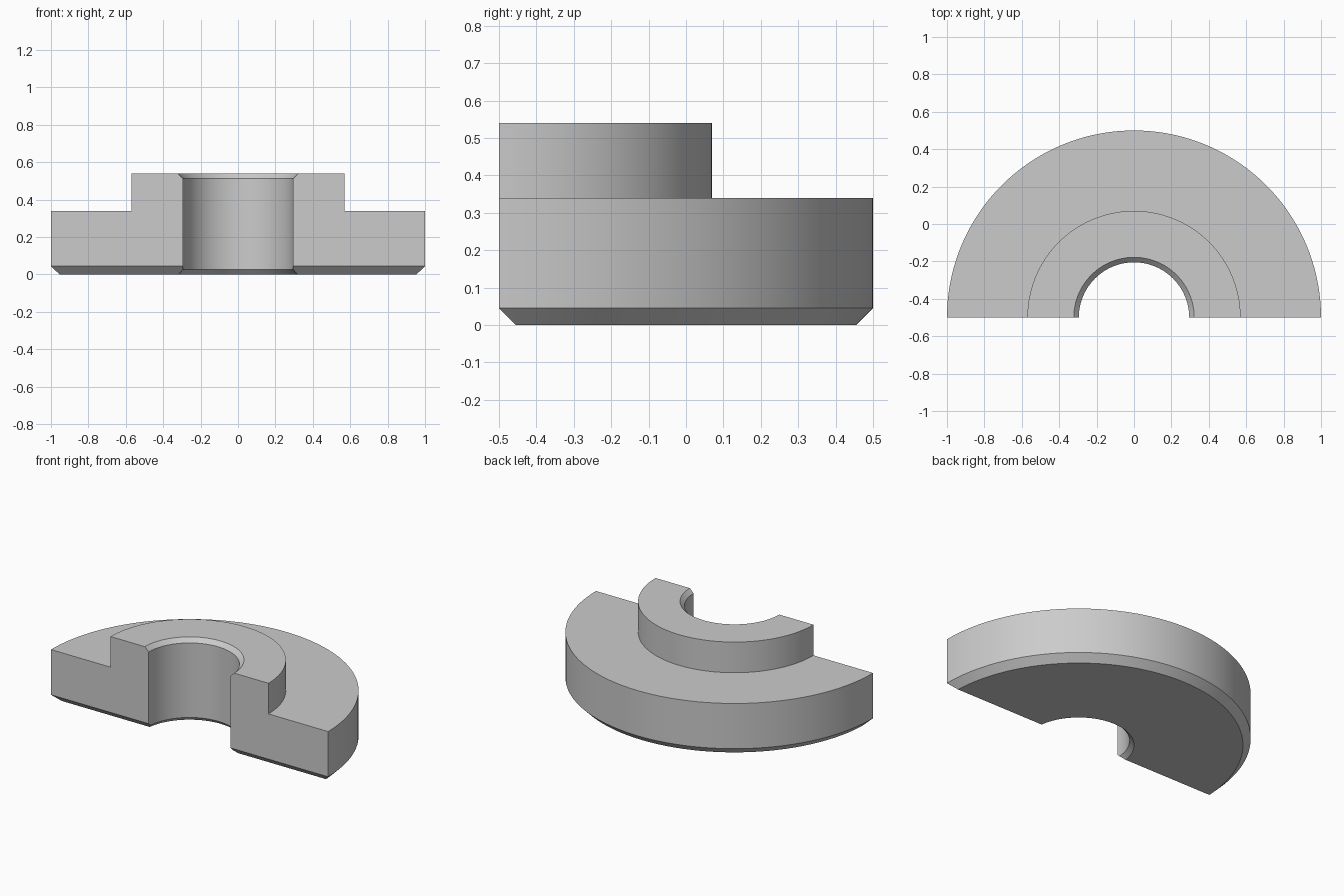
import bpy, bmesh, math
from mathutils import Vector

cube = bpy.data.objects.get("Cube")
if cube:
    bpy.data.objects.remove(cube, do_unlink=True)

AXIS_Y = -0.5
SEGMENTS = 72
CHAMFER = 0.045
BORE, BOSS, RIM = 0.295, 0.57, 1.0
BORE_CHAMFER = 0.027
STEP_Z, TOP_Z = 0.34, 0.54

# Single grey material
grey = bpy.data.materials.new("plain grey")
grey.use_nodes = True
colour = (0.6, 0.6, 0.6, 1)
grey.diffuse_color = colour
grey.node_tree.nodes["Principled BSDF"].inputs["Base Color"].default_value = colour

# Cross-section of the stepped ring: radius, height
profile = [
    (BORE + BORE_CHAMFER, 0), (RIM - CHAMFER, 0), (RIM, CHAMFER),
    (RIM, STEP_Z), (BOSS, STEP_Z), (BOSS, TOP_Z),
    (BORE + BORE_CHAMFER, TOP_Z), (BORE, TOP_Z - BORE_CHAMFER),
    (BORE, BORE_CHAMFER),
]


def cap(bm):
    edges = [e for e in bm.edges if e.is_boundary]
    bmesh.ops.holes_fill(bm, edges=edges, sides=0)


# Half turn of the profile, closed with flat cut faces
bm = bmesh.new()
verts = [bm.verts.new((r, AXIS_Y, z)) for r, z in profile]
edges = [bm.edges.new((v, verts[i - 1])) for i, v in enumerate(verts)]
bmesh.ops.spin(bm, geom=verts + edges, cent=(0, AXIS_Y, 0), axis=(0, 0, 1),
               angle=math.pi, steps=SEGMENTS, use_duplicate=False)
cap(bm)

# Chamfer along the bottom of the flat front
bmesh.ops.bisect_plane(bm, geom=bm.verts[:] + bm.edges[:] + bm.faces[:], dist=1e-5,
                       plane_co=Vector((0, AXIS_Y, CHAMFER)),
                       plane_no=Vector((0, -1, -1)).normalized(), clear_outer=True)
cap(bm)
bmesh.ops.recalc_face_normals(bm, faces=bm.faces[:])

mesh = bpy.data.meshes.new("half_flanged_collar")
bm.to_mesh(mesh)
bm.free()
mesh.materials.append(grey)
collar = bpy.data.objects.new("half_flanged_collar", mesh)
bpy.context.collection.objects.link(collar)

# Smooth round walls, crisp edges
bpy.ops.object.select_all(action="DESELECT")
collar.select_set(True)
bpy.context.view_layer.objects.active = collar
bpy.ops.object.shade_smooth_by_angle(angle=math.radians(25))
